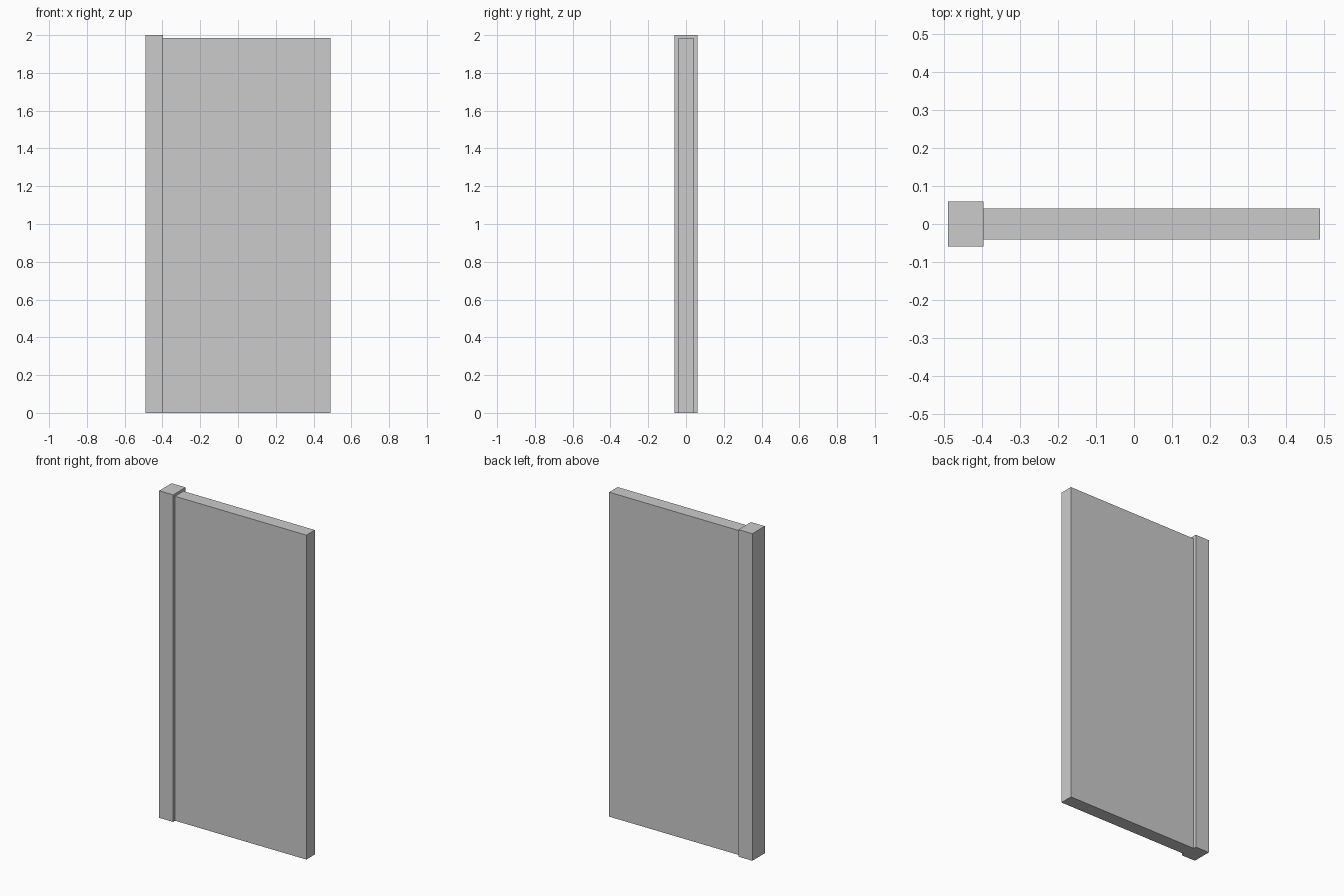
import bpy

if "Cube" in bpy.data.objects:
    bpy.data.objects.remove(bpy.data.objects["Cube"])


def box(name, x0, x1, half_depth, height):
    """Box standing on z = 0, centred on y = 0."""
    bpy.ops.mesh.primitive_cube_add(size=1, location=((x0 + x1) / 2, 0, height / 2))
    obj = bpy.context.object
    obj.name = name
    obj.scale = (x1 - x0, 2 * half_depth, height)
    bpy.ops.object.transform_apply(location=False, rotation=False, scale=True)
    return obj


# Thick upright post at the left end
box("post", -0.491, -0.397, 0.06, 2.0)

# Thinner, slightly lower wall panel butting against the post
box("wall_panel", -0.397, 0.491, 0.041, 1.984)
